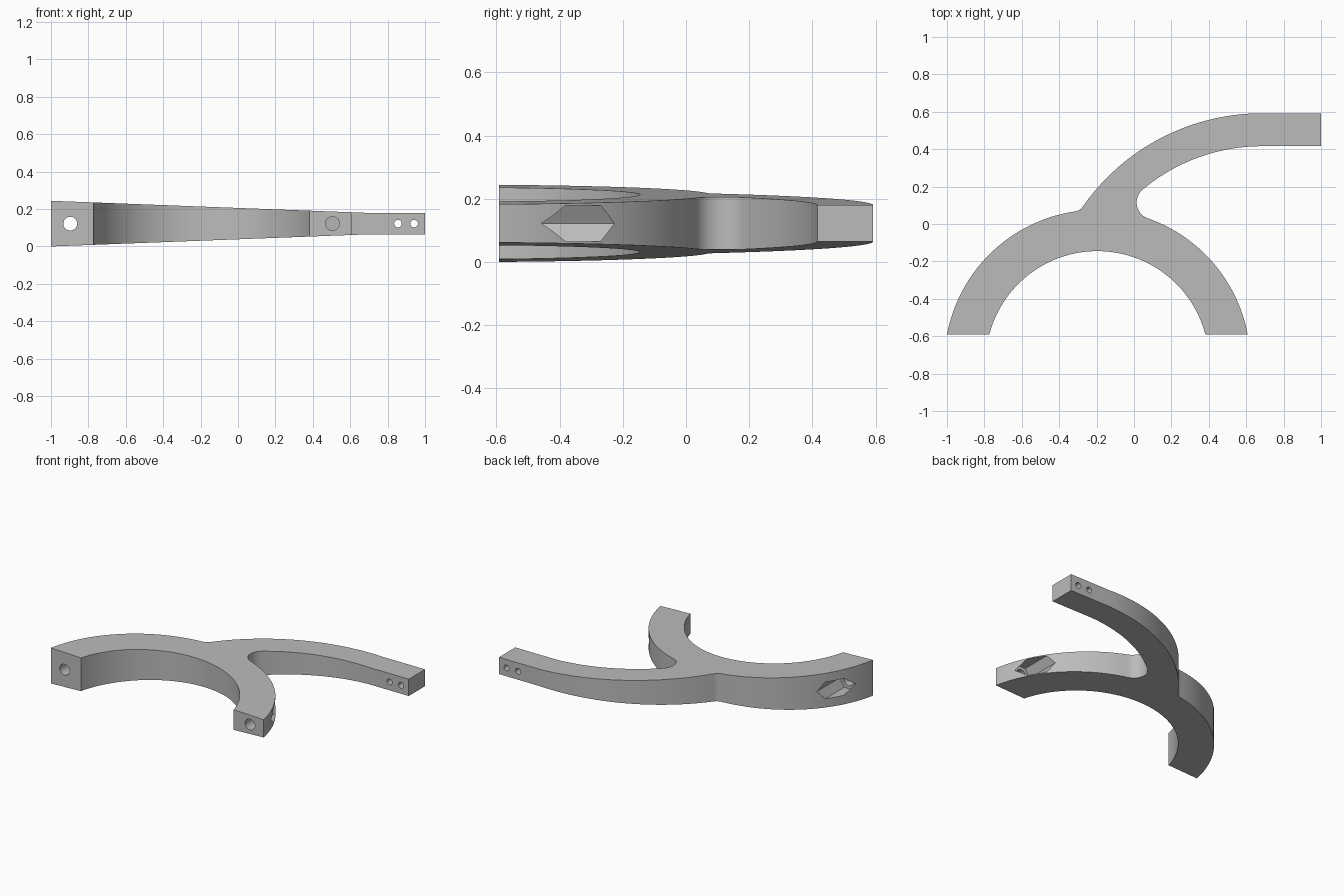
import bpy, bmesh, math
from mathutils import Vector

if "Cube" in bpy.data.objects:
    bpy.data.objects.remove(bpy.data.objects["Cube"])

MID_Z = 0.122
FOOT_Y, END_Y = -0.592, 0.592
ARCH, ARCH_OUT, ARCH_IN = Vector((-0.196, -0.742)), 0.818, 0.597
ARM, ARM_OUT, ARM_IN = Vector((0.685, -0.579)), 1.171, 0.995


def arc(c, r, a0, a1, n):
    """Points along the shorter arc from angle a0 to a1."""
    d = (a1 - a0 + math.pi) % (2 * math.pi) - math.pi
    return [(c.x + r * math.cos(a0 + d * i / n), c.y + r * math.sin(a0 + d * i / n))
            for i in range(n + 1)]


def ang(a, b):
    return math.atan2(b.y - a.y, b.x - a.x)


def meet(c0, r0, c1, r1):
    """Upper crossing of two circles."""
    d = c1 - c0
    a = (r0 * r0 - r1 * r1 + d.length_squared) / (2 * d.length)
    u = d.normalized()
    p = Vector((-u.y, u.x))
    if p.y < 0:
        p = -p
    return c0 + u * a + p * math.sqrt(r0 * r0 - a * a)


def prism(name, pts, axis, lo, hi):
    """Extrude a closed outline along z or y."""
    bm = bmesh.new()
    place = (lambda p, t: (p[0], p[1], t)) if axis == 'z' else (lambda p, t: (p[0], t, p[1]))
    face = bm.faces.new([bm.verts.new(place(p, lo)) for p in pts])
    ext = bmesh.ops.extrude_face_region(bm, geom=[face])
    move = (0, 0, hi - lo) if axis == 'z' else (0, hi - lo, 0)
    bmesh.ops.translate(bm, vec=move,
                        verts=[g for g in ext['geom'] if isinstance(g, bmesh.types.BMVert)])
    bmesh.ops.recalc_face_normals(bm, faces=bm.faces)
    mesh = bpy.data.meshes.new(name)
    bm.to_mesh(mesh)
    bm.free()
    obj = bpy.data.objects.new(name, mesh)
    bpy.context.collection.objects.link(obj)
    return obj


def ring(x, r, n):
    return [(x + r * math.cos(2 * math.pi * i / n), MID_Z + r * math.sin(2 * math.pi * i / n))
            for i in range(n)]


def combine(obj, tool, operation):
    mod = obj.modifiers.new(tool.name, 'BOOLEAN')
    mod.operation, mod.solver, mod.object = operation, 'EXACT', tool
    bpy.context.view_layer.objects.active = obj
    bpy.ops.object.modifier_apply(modifier=mod.name)
    bpy.data.objects.remove(tool)


# Plan outline: half-ring arch with a curved arm, blended by two fillets
foot_in = math.asin((FOOT_Y - ARCH.y) / ARCH_IN)
foot_out = math.asin((FOOT_Y - ARCH.y) / ARCH_OUT)
fl, fr = 0.06, 0.09
left = meet(ARM, ARM_OUT + fl, ARCH, ARCH_OUT + fl)
right = meet(ARM, ARM_IN - fr, ARCH, ARCH_OUT + fr)
up = math.pi / 2

outline = arc(ARCH, ARCH_IN, foot_in, up, 28)
outline += arc(ARCH, ARCH_IN, up, math.pi - foot_in, 28)[1:]
outline += arc(ARCH, ARCH_OUT, math.pi - foot_out, ang(ARCH, left), 32)
outline += arc(left, fl, ang(left, ARCH), ang(left, ARM), 8)[1:]
outline += arc(ARM, ARM_OUT, ang(ARM, left), up, 32)[1:]
outline += [(1.0, END_Y), (1.0, ARM.y + ARM_IN)]
outline += arc(ARM, ARM_IN, up, ang(ARM, right), 24)
outline += arc(right, fr, ang(ARM, right), ang(right, ARCH), 16)[1:]
outline += arc(ARCH, ARCH_OUT, ang(ARCH, right), foot_out, 32)[1:]
bracket = prism("forked_bracket", outline, 'z', -0.1, 0.4)

# Thickness tapers along x, then stays level at the arm tip
taper = [(-1.04, MID_Z - 0.1235), (0.69, MID_Z - 0.0575), (1.1, MID_Z - 0.0575),
         (1.1, MID_Z + 0.0575), (0.69, MID_Z + 0.0575), (-1.04, MID_Z + 0.1235)]
combine(bracket, prism("taper_slab", taper, 'y', -1, 1), 'INTERSECT')

# Foot bolt holes, each opening into a hexagonal nut pocket on the outer wall
for side in (-1, 1):
    x = ARCH.x + side * 0.701
    combine(bracket, prism("nut_pocket", ring(x, 0.066, 6), 'y', -0.475, -0.1), 'DIFFERENCE')
    combine(bracket, prism("bolt_hole", ring(x, 0.037, 32), 'y', -0.7, -0.44), 'DIFFERENCE')

# Pair of small holes through the arm tip
for x in (0.855, 0.942):
    combine(bracket, prism("pin_hole", ring(x, 0.02, 24), 'y', 0.3, 0.7), 'DIFFERENCE')

grey = bpy.data.materials.new("grey")
grey.diffuse_color = (0.5, 0.5, 0.5, 1)
grey.use_nodes = True
grey.node_tree.nodes["Principled BSDF"].inputs["Base Color"].default_value = grey.diffuse_color
bracket.data.materials.clear()
bracket.data.materials.append(grey)
for poly in bracket.data.polygons:
    poly.material_index = 0

bpy.ops.object.select_all(action='DESELECT')
bracket.select_set(True)
bpy.context.view_layer.objects.active = bracket
bpy.ops.object.shade_smooth_by_angle(angle=math.radians(25))
